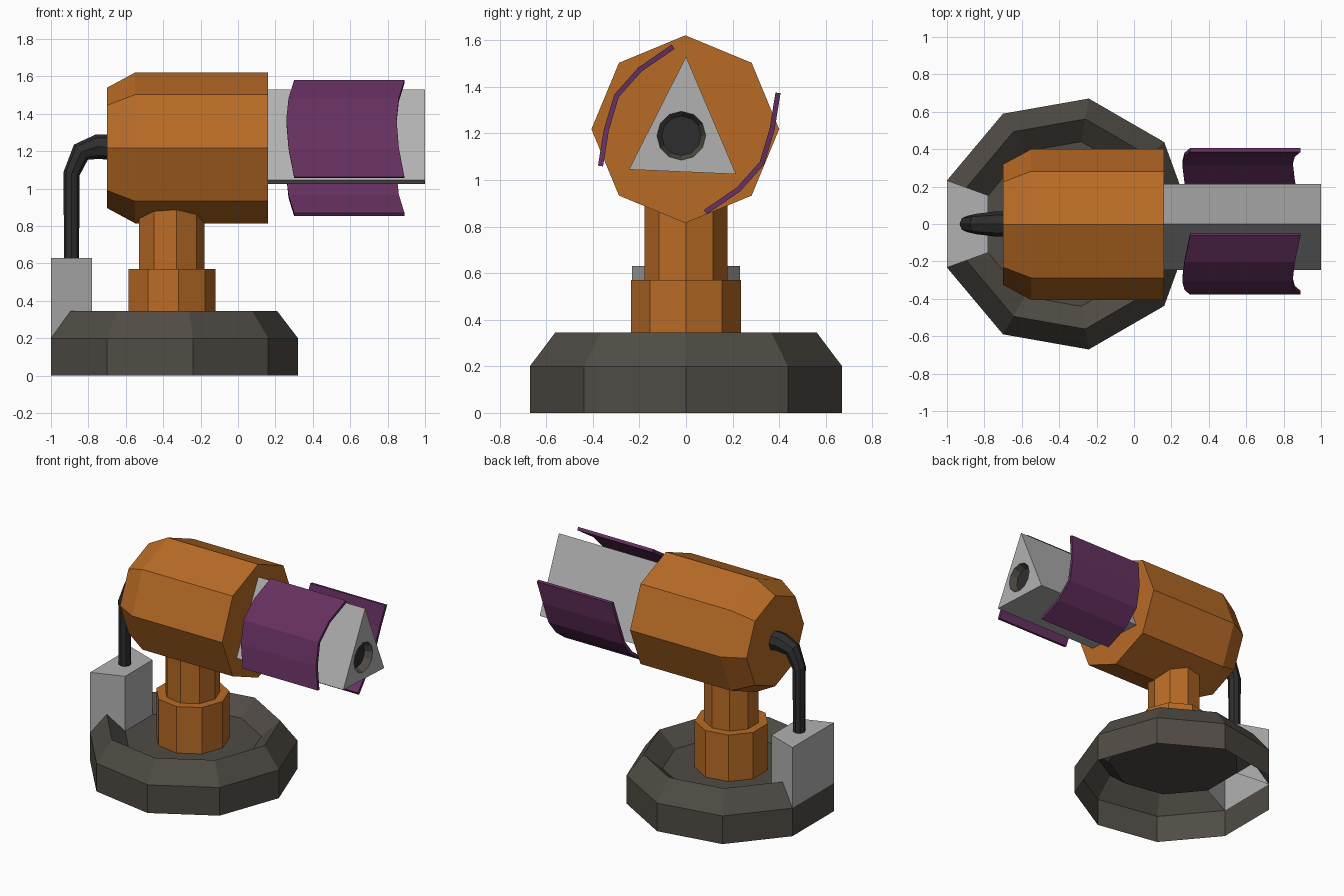
import bpy
from math import cos, sin, radians, pi

if "Cube" in bpy.data.objects:
    bpy.data.objects.remove(bpy.data.objects["Cube"])


def material(name, rgb):
    m = bpy.data.materials.new(name)
    m.diffuse_color = (*rgb, 1)
    m.use_nodes = True
    m.node_tree.nodes["Principled BSDF"].inputs["Base Color"].default_value = m.diffuse_color
    return m


orange = material("orange", (0.48, 0.147, 0.019))
stone = material("dark_stone", (0.08, 0.07, 0.058))
grey = material("light_grey", (0.44, 0.44, 0.44))
purple = material("purple", (0.135, 0.03, 0.12))
black = material("black", (0.027, 0.027, 0.027))


def add(name, verts, faces, *mats):
    me = bpy.data.meshes.new(name)
    me.from_pydata(verts, [], faces)
    for m in mats:
        me.materials.append(m)
    ob = bpy.data.objects.new(name, me)
    bpy.context.collection.objects.link(ob)
    return ob


def bridge(n, rings, skip=()):
    """Quads joining successive rings of n vertices."""
    return [(r * n + i, r * n + (i + 1) % n, (r + 1) * n + (i + 1) % n, (r + 1) * n + i)
            for r in range(rings - 1) for i in range(n) if (r, i) not in skip]


CX = -0.36   # axis of the base


def ring_z(r, z, n=9):
    return [(CX + r * cos(2 * pi * i / n), r * sin(2 * pi * i / n), z) for i in range(n)]


def ring_x(r, x, n, cy, cz):
    return [(x, cy + r * cos(2 * pi * i / n), cz + r * sin(2 * pi * i / n)) for i in range(n)]


# Base: nine-sided shell, open underneath, with a sunken floor;
# the rim is left out at the back sector where the box sits
verts = ring_z(.681, 0) + ring_z(.681, .2) + ring_z(.57, .345) + ring_z(.447, .24)
faces = bridge(9, 4, skip={(1, 4), (2, 4)}) + [tuple(range(27, 36))]
add("base", verts, faces, stone)

# Power box rising from the rim sector, open underneath
low = [verts[13], verts[14], verts[32], verts[31]]
high = [(x, y, .63) for x, y, z in low]
add("power_box", low + high, bridge(4, 2) + [(4, 5, 6, 7)], grey)

# Stepped pedestal
verts = ring_z(.24, .24) + ring_z(.24, .57) + ring_z(.18, .57) + ring_z(.18, .95)
add("pedestal", verts, bridge(9, 4) + [tuple(range(27, 36))], orange)

# Octagonal body with tapered rear
verts = []
for r, x in ((.322, -.70), (.403, -.55), (.403, .16)):
    verts += ring_x(r, x, 8, -.003, 1.218)
add("body", verts, bridge(8, 3) + [tuple(range(7, -1, -1)), tuple(range(16, 24))], orange)

# Triangular barrel; its end face has a tapered round muzzle recess
tri = [(.215, 1.025), (0, 1.53), (-.245, 1.045)]
n = 12
verts = [(x, y, z) for x in (.15, 1) for y, z in tri]
for r, x in ((.105, 1), (.085, .95)):
    verts += ring_x(r, x, n, -.02, 1.19)
faces = bridge(3, 2) + [(2, 1, 0)]
# end face: split the circle into three fans at vertices facing the corners
cuts = [(3, 11), (4, 3), (5, 7)]
for k in range(3):
    c0, a = cuts[k]
    c1, b = cuts[(k + 1) % 3]
    span = (b - a) % n
    arc = [6 + (a + j) % n for j in range(span + 1)]
    faces.append((c0, c1, *reversed(arc)))
plain = len(faces)
faces += [tuple(6 + v for v in f) for f in bridge(n, 2)] + [tuple(range(18, 30))]
barrel = add("barrel", verts, faces, grey, stone, black)
for p in barrel.data.polygons:
    if p.index >= plain:
        p.material_index = 1
barrel.data.polygons[len(faces) - 1].material_index = 2

# Two curved guard plates, the second turned half way round the barrel axis
arc = [(-.055, 1.572), (-.197, 1.475), (-.298, 1.362), (-.342, 1.215), (-.367, 1.06)]
bow = [0, -.03, -.042, -.03, 0]
for name, s in (("left_guard_plate", 1), ("right_guard_plate", -1)):
    verts = []
    for (y, z), b in zip(arc, bow):
        for x in (.3 + b, .89 + b):
            verts.append((x, .014 + s * (y - .014), 1.217 + s * (z - 1.217)))
    plate = add(name, verts, [(2 * i, 2 * i + 1, 2 * i + 3, 2 * i + 2) for i in range(4)], purple)
    mod = plate.modifiers.new("thickness", 'SOLIDIFY')
    mod.thickness = .022
    mod.offset = 0

# Cable from the box to the rear of the body, thickening toward the body
path = [(-.89, .6, .04), (-.89, 1.08, .044), (-.84, 1.195, .055),
        (-.75, 1.225, .066), (-.66, 1.22, .07)]
cu = bpy.data.curves.new("cable", 'CURVE')
cu.dimensions = '3D'
cu.bevel_depth = 1
cu.bevel_resolution = 2
cu.use_fill_caps = True
sp = cu.splines.new('POLY')
sp.use_smooth = False
sp.points.add(len(path) - 1)
for p, (x, z, r) in zip(sp.points, path):
    p.co = (x, 0, z, 1)
    p.radius = r
cu.materials.append(black)
bpy.context.collection.objects.link(bpy.data.objects.new("cable", cu))
